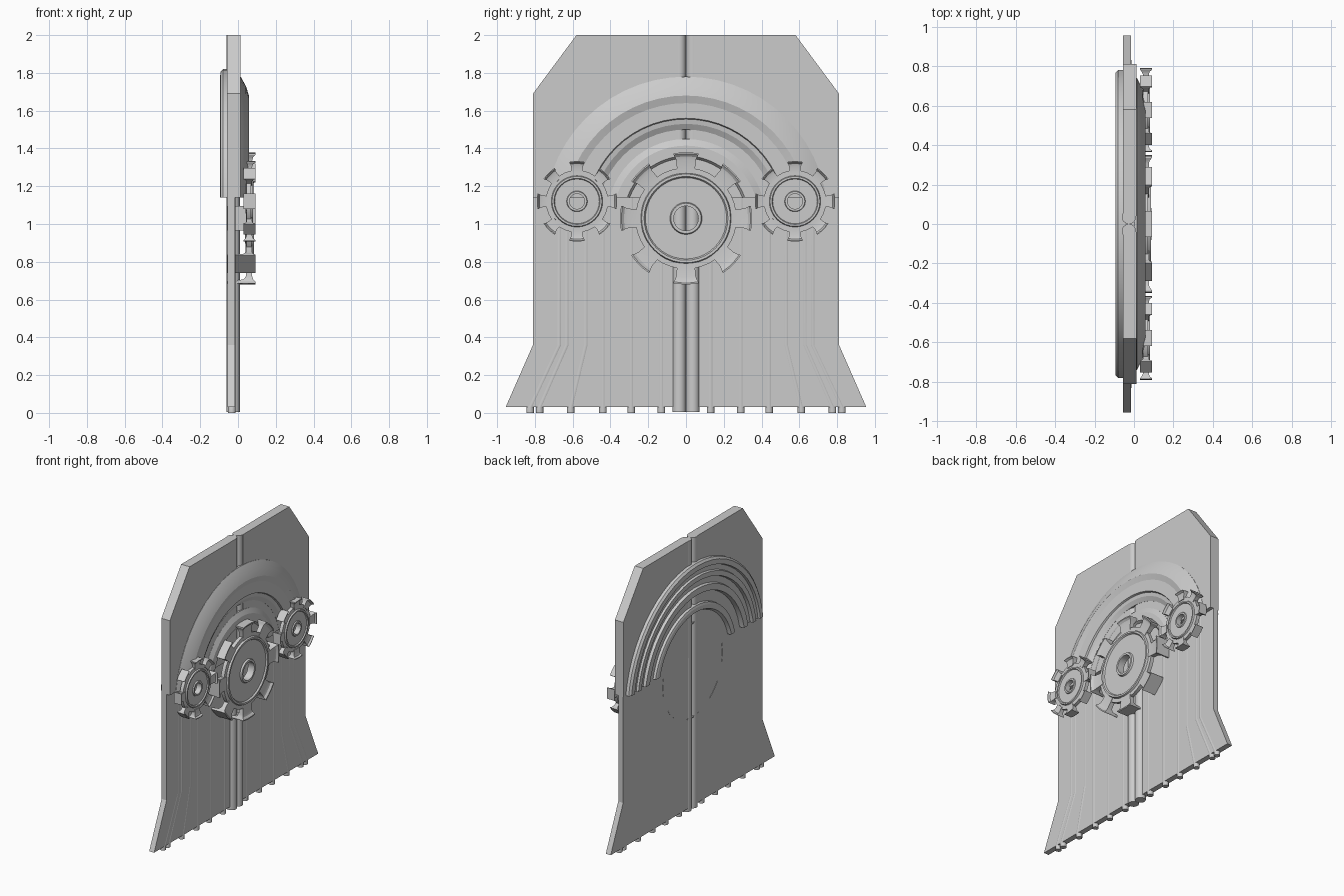
import bpy, bmesh
from math import sin, cos, pi, radians

if "Cube" in bpy.data.objects:
    bpy.data.objects.remove(bpy.data.objects["Cube"])

SEAM = 1.14      # height where the thick upper leaf meets the lower one
HUB = (0.0, 1.03)


def finish(bm, name, smooth=None):
    bmesh.ops.recalc_face_normals(bm, faces=bm.faces)
    me = bpy.data.meshes.new(name)
    bm.to_mesh(me)
    bm.free()
    ob = bpy.data.objects.new(name, me)
    bpy.context.collection.objects.link(ob)
    if smooth:
        bpy.ops.object.select_all(action='DESELECT')
        ob.select_set(True)
        bpy.context.view_layer.objects.active = ob
        bpy.ops.object.shade_smooth_by_angle(angle=radians(smooth))
    return ob


def loft(bm, rings, cap=True):
    """Skin a list of equal-length closed rings."""
    vs = [[bm.verts.new(p) for p in ring] for ring in rings]
    n = len(vs[0])
    for a, b in zip(vs, vs[1:]):
        for i in range(n):
            j = (i + 1) % n
            bm.faces.new((a[i], a[j], b[j], b[i]))
    if cap:
        bm.faces.new(vs[0])
        bm.faces.new(vs[-1])
    return vs


def plate(name, outline, x0, x1):
    """Plate from a (y, z) outline, made on both sides of the centre line."""
    bm = bmesh.new()
    for s in (1, -1):
        loft(bm, [[(x, s * y, z) for y, z in outline] for x in (x0, x1)])
    return finish(bm, name)


def pole(bm, path, radius, x, sides):
    """Vertical round bar following (y, z) points."""
    loft(bm, [[(x + radius * cos(2 * pi * i / sides), y + radius * sin(2 * pi * i / sides), z)
               for i in range(sides)] for y, z in path])


def arch(name, profile):
    """Sweep a closed (radius, x) profile over the hub, cut flat at the seam."""
    bm = bmesh.new()
    n = 28
    loft(bm, [[(x, HUB[0] + r * cos(pi * k / n), HUB[1] + r * sin(pi * k / n))
               for r, x in profile] for k in range(n + 1)], cap=False)
    bmesh.ops.bisect_plane(bm, geom=bm.verts[:] + bm.edges[:] + bm.faces[:],
                           plane_co=(0, 0, SEAM), plane_no=(0, 0, 1), clear_inner=True)
    bmesh.ops.holes_fill(bm, edges=[e for e in bm.edges if e.is_boundary], sides=0)
    return finish(bm, name, 15)


def gear(name, centre, profile, stations, teeth=8, sides=40):
    """Wheel lathed from a (radius, x) profile plus flared teeth.
    stations: (radius, half width, x back, x front) from root to tip."""
    cy, cz = centre
    bm = bmesh.new()
    rings = [[bm.verts.new((x, cy + r * cos(2 * pi * k / sides), cz + r * sin(2 * pi * k / sides)))
              for r, x in profile] for k in range(sides)]
    n = len(profile)
    for k in range(sides):
        a, b = rings[k], rings[(k + 1) % sides]
        for i in range(n):
            j = (i + 1) % n
            bm.faces.new((a[i], a[j], b[j], b[i]))
    for t in range(teeth):
        mid = 2 * pi * t / teeth
        skins = []
        for r, w, xb, xf in stations:
            angs = [mid + w / r * f for f in (-1, -0.33, 0.33, 1)]
            arc = [(cy + r * cos(a), cz + r * sin(a)) for a in angs]
            skins.append([(xb, *p) for p in arc] + [(xf, *p) for p in reversed(arc)])
        loft(bm, skins)
    return finish(bm, name, 25)


# Door leaves: thick upper part, thinner flared skirt
plate("upper_panel", [(0.04, SEAM), (0.81, SEAM), (0.81, 1.69), (0.58, 2.0), (0.04, 2.0)],
      -0.057, 0.012)
plate("lower_panel", [(0.04, 0.03), (0.955, 0.03), (0.81, 0.36), (0.81, SEAM), (0.04, SEAM)],
      -0.055, -0.015)

# Twin posts along the centre line
bm = bmesh.new()
for s in (1, -1):
    pole(bm, [(s * 0.036, 0.005), (s * 0.036, 2.0)], 0.036, -0.026, 16)
finish(bm, "centre_posts", 30)

# Ribs on the lower panel; the outer ones splay with the skirt
bm = bmesh.new()
for top, bottom in ((0.67, 0.825), (0.63, 0.775), (0.53, 0.61), (0.44, 0.44), (0.29, 0.29), (0.13, 0.13)):
    for s in (1, -1):
        pole(bm, [(s * bottom, 0.0), (s * bottom, 0.03), (s * top, 0.36), (s * top, SEAM)],
             0.021, -0.033, 10)
finish(bm, "lower_ribs", 40)

# Arches on the gear side
arch("front_outer_arch", [(0.75, 0.0), (0.75, 0.014), (0.70, 0.042), (0.65, 0.058), (0.61, 0.046),
                          (0.53, 0.046), (0.525, 0.034), (0.50, 0.03), (0.47, 0.013), (0.47, 0.0)])
arch("front_inner_arch", [(0.42, 0.0), (0.42, 0.013), (0.385, 0.03), (0.33, 0.03), (0.31, 0.0)])

# Stepped arches on the back
arch("back_outer_arch", [(0.79, -0.04), (0.79, -0.08), (0.775, -0.093), (0.74, -0.095), (0.735, -0.078),
                         (0.70, -0.078), (0.695, -0.093), (0.66, -0.093), (0.655, -0.07),
                         (0.61, -0.07), (0.605, -0.09), (0.56, -0.09), (0.55, -0.04)])
arch("back_inner_arch", [(0.48, -0.04), (0.475, -0.075), (0.46, -0.08), (0.43, -0.08), (0.41, -0.04)])

# Large centre gear; its tooth tips pass through the panel
gear("large_gear", HUB,
     [(0.065, 0.035), (0.065, 0.088), (0.08, 0.088), (0.085, 0.076), (0.215, 0.076), (0.222, 0.086),
      (0.235, 0.086), (0.24, 0.072), (0.268, 0.072), (0.268, 0.045)],
     [(0.23, 0.045, 0.042, 0.075), (0.31, 0.052, 0.042, 0.075),
      (0.328, 0.058, 0.03, 0.08), (0.342, 0.066, -0.057, 0.092), (0.35, 0.066, -0.057, 0.092)])

# Small side gears
for side, y in (("left", -0.577), ("right", 0.577)):
    gear(side + "_small_gear", (y, 1.12),
         [(0.04, 0.04), (0.04, 0.08), (0.052, 0.08), (0.055, 0.072), (0.118, 0.072), (0.122, 0.08),
          (0.132, 0.08), (0.136, 0.07), (0.165, 0.07), (0.165, 0.045)],
         [(0.15, 0.028, 0.045, 0.075), (0.185, 0.031, 0.045, 0.075),
          (0.2, 0.036, 0.038, 0.08), (0.208, 0.041, 0.03, 0.092), (0.213, 0.041, 0.03, 0.092)],
         sides=32)
